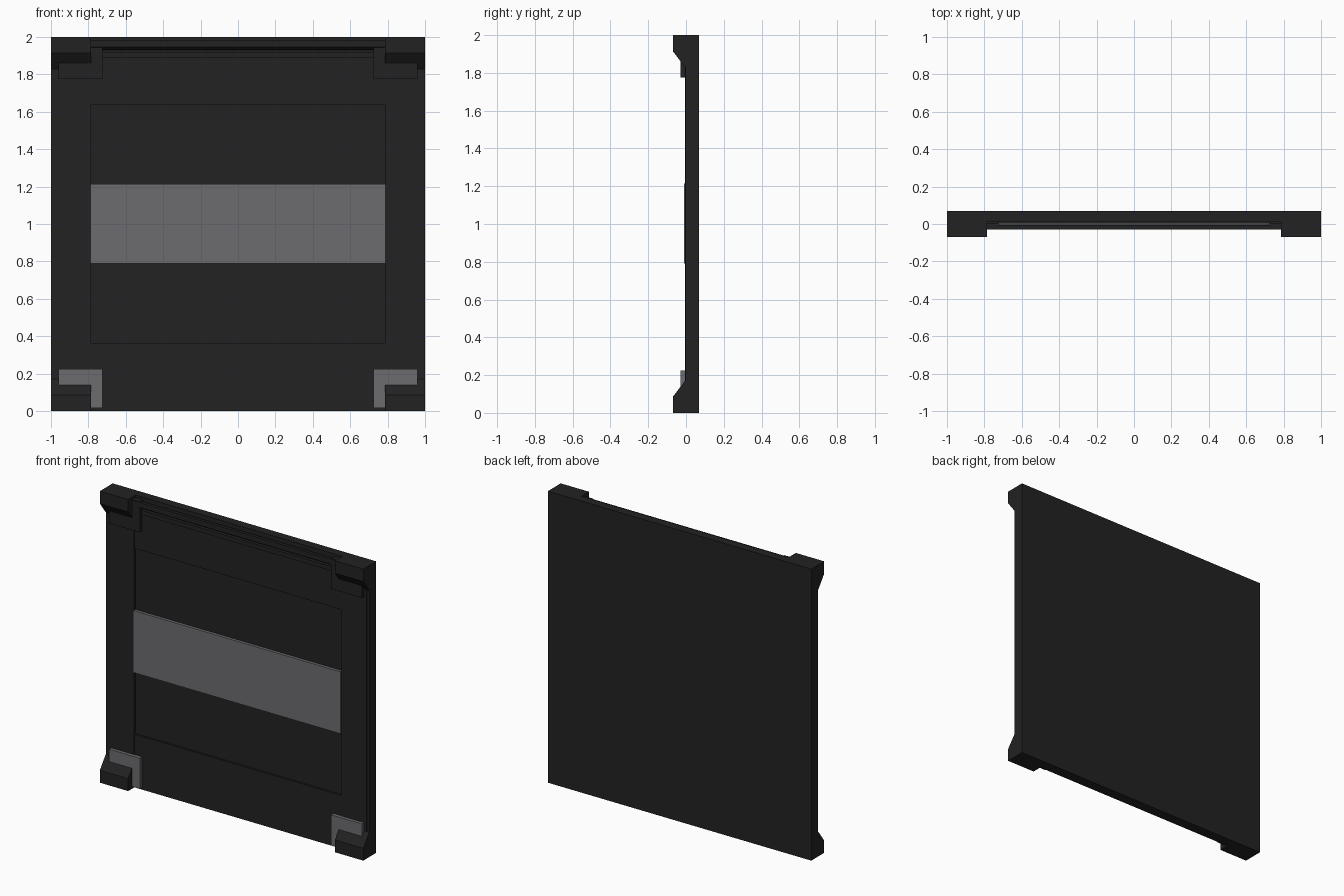
import bpy
import bmesh

if "Cube" in bpy.data.objects:
    bpy.data.objects.remove(bpy.data.objects["Cube"])


def material(name, colour):
    m = bpy.data.materials.new(name)
    m.diffuse_color = (*colour, 1)
    m.use_nodes = True
    m.node_tree.nodes["Principled BSDF"].inputs["Base Color"].default_value = m.diffuse_color
    return m


DARK = material("dark_metal", (0.016, 0.016, 0.016))
GREY = material("grey_metal", (0.15, 0.147, 0.157))


def extrude(name, pts, axis, a, b, mat):
    """Extrude a 2D profile: axis X takes (y, z) points, axis Y takes (x, z)."""
    bm = bmesh.new()
    rings = []
    for d in (a, b):
        rings.append([bm.verts.new((d, p, q) if axis == "X" else (p, d, q))
                      for p, q in pts])
    bm.faces.new(rings[0])
    bm.faces.new(rings[1])
    n = len(pts)
    for i in range(n):
        j = (i + 1) % n
        bm.faces.new((rings[0][i], rings[0][j], rings[1][j], rings[1][i]))
    bmesh.ops.recalc_face_normals(bm, faces=bm.faces)
    me = bpy.data.meshes.new(name)
    bm.to_mesh(me)
    bm.free()
    me.materials.append(mat)
    ob = bpy.data.objects.new(name, me)
    bpy.context.collection.objects.link(ob)
    return ob


def box(name, x, y, z, mat):
    return extrude(name, [(x[0], z[0]), (x[1], z[0]), (x[1], z[1]), (x[0], z[1])],
                   "Y", y[0], y[1], mat)


# Backing slab and the fields above and below the sunken centre
box("back_slab", (-1, 1), (0.01, 0.07), (0, 2), DARK)
box("lower_field", (-0.785, 0.785), (-0.003, 0.01), (0, 0.365), DARK)
box("upper_field", (-0.785, 0.785), (-0.003, 0.01), (1.64, 1.89), DARK)

# Grey band across the centre
box("centre_band", (-0.785, 0.785), (-0.01, 0.01), (0.79, 1.215), GREY)

# Header rail with sloped underside, lower lip and light strip in the slot
extrude("header_rail", [(-0.03, 1.945), (-0.008, 1.93), (-0.008, 1.98), (-0.03, 1.98)],
        "X", -0.785, 0.785, DARK)
box("header_lip", (-0.725, 0.725), (-0.012, 0.01), (1.89, 1.92), DARK)
box("slot_strip", (-0.725, 0.725), (-0.006, 0.006), (1.93, 1.95), GREY)

for side, s in (("left", -1), ("right", 1)):
    # Side column and its thin outer edge
    box(side + "_column", (s * 0.785, s * 0.98), (-0.005, 0.01), (0, 2), DARK)
    box(side + "_edge", (s * 0.98, s), (-0.003, 0.01), (0, 2), DARK)

    for level, mat in (("bottom", GREY), ("top", DARK)):
        def h(z):
            return z if level == "bottom" else 2 - z

        # Wedge-backed corner block
        extrude(f"{side}_{level}_corner_block",
                [(0.03, h(0)), (-0.07, h(0)), (-0.07, h(0.085)),
                 (-0.005, h(0.17)), (0.03, h(0.17))],
                "X", s * 0.785, s, DARK)
        # L-shaped bracket plate around the block
        extrude(f"{side}_{level}_bracket",
                [(s * 0.725, h(0.015)), (s * 0.79, h(0.015)), (s * 0.79, h(0.14)),
                 (s * 0.96, h(0.14)), (s * 0.96, h(0.225)), (s * 0.725, h(0.225))],
                "Y", -0.028, 0.005, mat)
